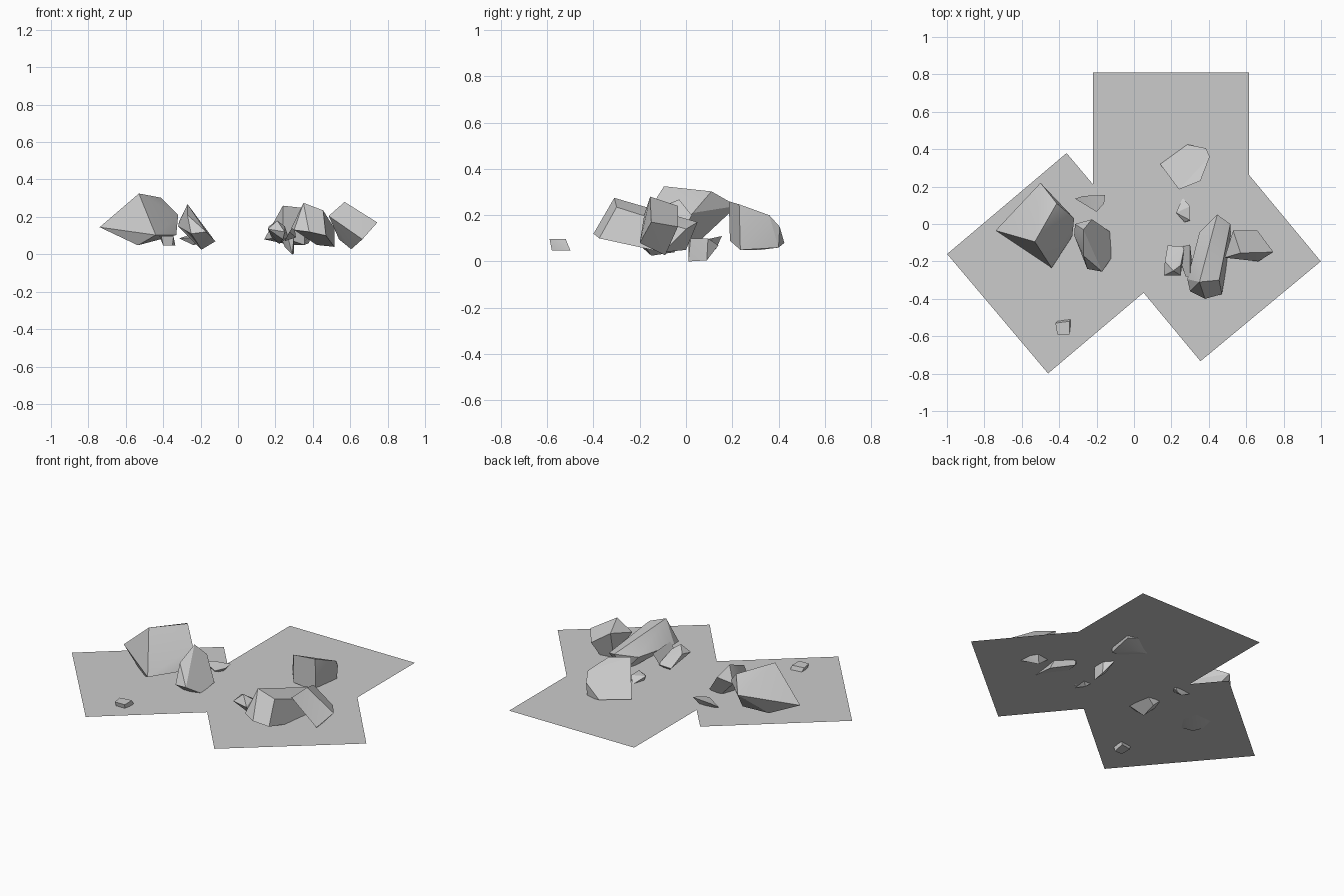
import bpy
import bmesh
import math
from mathutils import Vector

default_cube = bpy.data.objects.get("Cube")
if default_cube:
    bpy.data.objects.remove(default_cube, do_unlink=True)

# One stone grey for everything
stone = bpy.data.materials.new("stone_grey")
stone.use_nodes = True
grey = (0.6, 0.6, 0.6, 1)
stone.diffuse_color = grey
stone.node_tree.nodes["Principled BSDF"].inputs["Base Color"].default_value = grey


def finish(name, bm):
    """Turn a bmesh into a named object with the stone material."""
    mesh = bpy.data.meshes.new(name)
    bm.to_mesh(mesh)
    bm.free()
    mesh.materials.append(stone)
    obj = bpy.data.objects.new(name, mesh)
    bpy.context.collection.objects.link(obj)
    return obj


def ground_tile(name, x, y, turn):
    """Thin square sheet of ground, turned about its centre."""
    bm = bmesh.new()
    bmesh.ops.create_grid(bm, x_segments=1, y_segments=1, size=0.418)
    obj = finish(name, bm)
    obj.location = (x, y, 0.073)
    obj.rotation_euler.z = math.radians(turn)


def rock(name, *corners):
    """Faceted boulder: the convex hull of its corners, in hundredths."""
    bm = bmesh.new()
    for corner in corners:
        bm.verts.new(Vector(corner) / 100)
    hull = bmesh.ops.convex_hull(bm, input=bm.verts[:])
    loose = [v for v in hull["geom_interior"] if isinstance(v, bmesh.types.BMVert)]
    bmesh.ops.delete(bm, geom=loose, context="VERTS")
    # Merge nearly flat neighbours into broad facets
    bmesh.ops.dissolve_limit(bm, angle_limit=math.radians(8),
                             verts=bm.verts[:], edges=bm.edges[:])
    bmesh.ops.recalc_face_normals(bm, faces=bm.faces[:])
    obj = finish(name, bm)
    bpy.ops.object.select_all(action="DESELECT")
    obj.select_set(True)
    bpy.context.view_layer.objects.active = obj
    bpy.ops.object.shade_smooth_by_angle(angle=math.radians(25))


# Three overlapping ground sheets
ground_tile("ground_back", 0.198, 0.392, 0)
ground_tile("ground_left", -0.41, -0.21, 40.2)
ground_tile("ground_right", 0.41, -0.145, 39.7)

# Cluster on the -x side
rock("large_boulder",
     (-53, -9.5, 32.5), (-74, -3.5, 14.5), (-53.5, -13.7, 4.8),
     (-44, -23.5, 10.3), (-33, -6.5, 10.3), (-41.3, 11, 30.3),
     (-32, 3, 21), (-50, 22, 24), (-59, 5, 9), (-42, 6, 9))
rock("leaning_slab",
     (-27, -3, 26.8), (-22.5, 2.5, 20), (-13, -4, 8), (-12, -18, 7),
     (-17, -25.5, 12), (-27, -17, 21), (-31.5, 0, 17.5),
     (-32, -6, 15), (-25, -24, 11), (-19.5, -15, 2.5), (-18, -5, 4))
rock("flat_chip",
     (-31.5, 13.5, 8.5), (-15.5, 15.5, 11), (-20, 6.5, 9),
     (-16, 11, 10), (-24, 12, 5), (-20, 13, 5.5), (-27, 15, 10))
rock("front_pebble",
     (-42, -53, 9.7), (-34.5, -52, 9.7), (-34.5, -59, 9.7), (-41, -59, 9.7),
     (-40, -51, 4.8), (-33.5, -50, 4.8), (-35, -58, 4.8), (-40, -58, 4.8))

# Cluster on the +x side
rock("back_boulder",
     (24, 18.5, 26), (35.5, 23, 24.7), (40.5, 36, 20), (38.5, 40.5, 15),
     (28.5, 42.5, 8), (14, 32, 8), (24, 19, 9), (35.5, 23.5, 5),
     (38, 40, 6), (28, 32, 5))
rock("small_stone",
     (26, 14, 7), (30, 9.5, 10), (30, 2, 10), (27, 1, 8),
     (22.5, 6, 10), (29, 1, 0), (30, 9, 0.5), (25, 6, 4))
rock("long_boulder",
     (35, -31, 27.5), (45.5, -30, 23.5), (44.5, 5, 17), (51.5, 0, 14),
     (30, -36, 13), (28.5, -29.5, 14), (38, -40, 12), (47, -37.5, 10),
     (35, -4.5, 14), (51.5, -10, 4), (42, 0, 5), (48, -18, 8))
rock("right_boulder",
     (57, -15.5, 28), (74.5, -15, 17), (66.5, -20, 8), (48.5, -18, 20.5),
     (53, -3.5, 24), (66, -3.5, 15), (60.5, -9, 2.7), (54, -8, 8))
rock("low_stone",
     (16.5, -20, 15), (16, -27.5, 13.5), (21, -25, 18), (25, -27.5, 12),
     (18, -11.5, 9), (27, -12, 9), (25, -22, 15), (22, -15, 5.5),
     (24, -25, 8))
rock("thin_shard",
     (26, -12, 9), (30, -11, 15), (27.5, -28, 12), (30, -28, 16),
     (25, -20, 7), (31, -20, 9))
